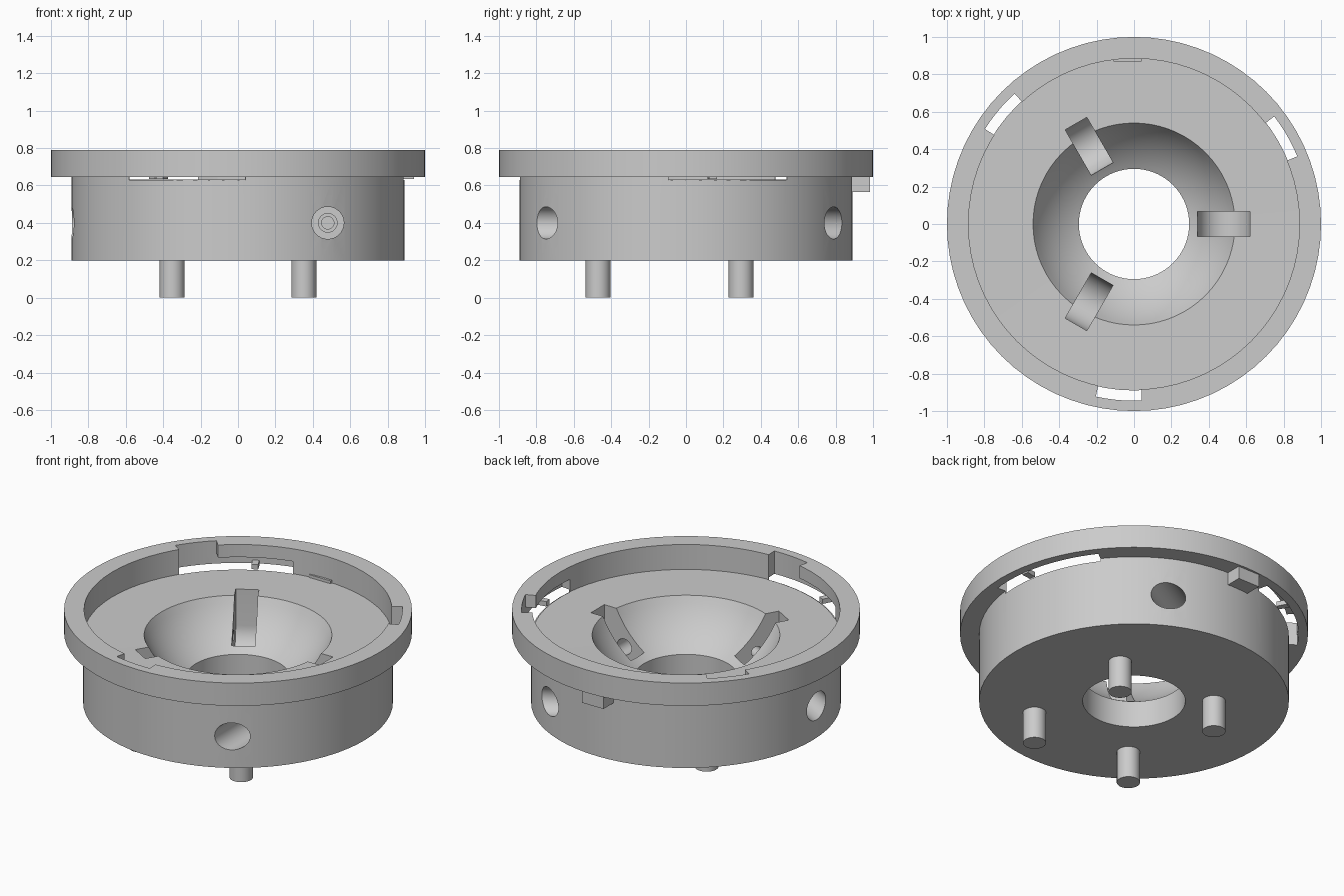
import bpy, bmesh
from math import sin, cos, pi, radians, sqrt
from mathutils import Matrix, Vector

scene = bpy.context.scene
cube = bpy.data.objects.get("Cube")
if cube:
    bpy.data.objects.remove(cube, do_unlink=True)

SEG = 72
grey = bpy.data.materials.new("plain grey")
grey.use_nodes = True
grey.diffuse_color = (0.6, 0.6, 0.6, 1)
grey.node_tree.nodes["Principled BSDF"].inputs["Base Color"].default_value = (0.6, 0.6, 0.6, 1)


def finish(bm, name, turn=0):
    """Turn a bmesh about z and make it an object."""
    bmesh.ops.rotate(bm, verts=bm.verts, matrix=Matrix.Rotation(radians(turn), 3, 'Z'))
    bmesh.ops.recalc_face_normals(bm, faces=bm.faces)
    mesh = bpy.data.meshes.new(name)
    bm.to_mesh(mesh)
    bm.free()
    mesh.materials.append(grey)
    obj = bpy.data.objects.new(name, mesh)
    scene.collection.objects.link(obj)
    return obj


def lathe(name, profile):
    """Revolve a closed (radius, height) outline about z."""
    bm = bmesh.new()
    rings = []
    for i in range(SEG):
        a = 2 * pi * i / SEG
        rings.append([bm.verts.new((r * cos(a), r * sin(a), z)) for r, z in profile])
    n = len(profile)
    for i in range(SEG):
        p, q = rings[i], rings[(i + 1) % SEG]
        for j in range(n):
            k = (j + 1) % n
            bm.faces.new((p[j], q[j], q[k], p[k]))
    return finish(bm, name)


def prism(name, outline, push, turn=0):
    """Extrude a planar outline along a vector."""
    bm = bmesh.new()
    face = bm.faces.new([bm.verts.new(p) for p in outline])
    new = bmesh.ops.extrude_face_region(bm, geom=[face])["geom"]
    bmesh.ops.translate(bm, vec=Vector(push),
                        verts=[v for v in new if isinstance(v, bmesh.types.BMVert)])
    return finish(bm, name, turn)


def sector(name, start, end, r0, r1, z0, z1):
    """Arc-shaped block between two angles and two radii."""
    steps = max(2, int((end - start) / 3))
    angles = [radians(start + (end - start) * i / steps) for i in range(steps + 1)]
    outline = [(r1 * cos(a), r1 * sin(a), z0) for a in angles]
    outline += [(r0 * cos(a), r0 * sin(a), z0) for a in reversed(angles)]
    return prism(name, outline, (0, 0, z1 - z0))


def bore(name, x, z, r, y0, y1, turn):
    """Round cutter running along y."""
    outline = [(x + r * cos(a), y0, z + r * sin(a))
               for a in (2 * pi * i / 32 for i in range(32))]
    return prism(name, outline, (0, y1 - y0, 0), turn)


def cut(target, cutter):
    mod = target.modifiers.new(cutter.name, 'BOOLEAN')
    mod.operation = 'DIFFERENCE'
    mod.solver = 'EXACT'
    mod.object = cutter
    cutter.hide_render = True
    cutters.append(cutter)


cutters = []

# Housing with a raised rim, flat floor, spherical bowl and centre hole
FLOOR, BOWL_Z, BOWL_R = 0.632, 0.891, 0.6
bowl = []
for i in range(13):
    r = 0.54 + (0.295 - 0.54) * i / 12
    bowl.append((r, BOWL_Z - sqrt(BOWL_R ** 2 - r ** 2)))
housing = lathe("housing", [(0.295, 0.2), (0.89, 0.2), (0.89, 0.645), (1, 0.645), (1, 0.79),
                            (0.885, 0.79), (0.885, FLOOR)] + bowl)

# Three roller pockets, each with a stepped axle bore from the side
AXLE_X, AXLE_Z, ROLL = 0.48, 0.4, 0.14
for turn in (0, 120, 240):
    y = -0.067
    outline = [(AXLE_X + ROLL * cos(a), y, AXLE_Z + ROLL * sin(a))
               for a in (pi + pi * i / 20 for i in range(21))]
    outline += [(AXLE_X + ROLL, y, 0.72), (AXLE_X - ROLL, y, 0.72)]
    cut(housing, prism("pocket_cutter", outline, (0, -2 * y, 0), turn))
    cut(housing, bore("head_bore_cutter", AXLE_X, AXLE_Z, 0.086, -1, -0.3, turn))
    cut(housing, bore("axle_bore_cutter", AXLE_X, AXLE_Z, 0.05, -0.4, 0, turn))
    cut(housing, bore("thread_bore_cutter", AXLE_X, AXLE_Z, 0.033, 0, 0.24, turn))

# Three twist-lock slots in the rim: an open entry and a covered run
LOCKS = (30, 140, 265)
for mid in LOCKS:
    cut(housing, sector("entry_cutter", mid - 7.5, mid + 7.5, 0.883, 0.945, 0.629, 0.85))
    cut(housing, sector("run_cutter", mid - 36, mid + 7.3, 0.882, 0.946, 0.628, 0.71))

# Apply the cuts and remove the cutters
bpy.context.view_layer.update()
graph = bpy.context.evaluated_depsgraph_get()
result = bpy.data.meshes.new_from_object(housing.evaluated_get(graph))
housing.modifiers.clear()
housing.data = result
for c in cutters:
    bpy.data.objects.remove(c, do_unlink=True)

parts = [housing]

# Small stop tooth inside each lock run
for mid in LOCKS:
    parts.append(sector("stop_tooth", mid - 22.5, mid - 20, 0.885, 0.95, 0.635, 0.665))

# Index block under the rim at the back
parts.append(prism("index_block", [(-0.11, 0.87, 0.565), (0.04, 0.87, 0.565),
                                   (0.04, 0.985, 0.565), (-0.11, 0.985, 0.565)], (0, 0, 0.085)))

# Four locating pins underneath
for x in (-0.352, 0.352):
    for y in (-0.47, 0.295):
        outline = [(x + 0.067 * cos(a), y + 0.067 * sin(a), 0)
                   for a in (2 * pi * i / 32 for i in range(32))]
        parts.append(prism("locating_pin", outline, (0, 0, 0.21)))

# Smooth shading with sharp edges kept
bpy.ops.object.select_all(action='DESELECT')
for p in parts:
    p.select_set(True)
bpy.context.view_layer.objects.active = housing
bpy.ops.object.shade_smooth_by_angle(angle=radians(30))
